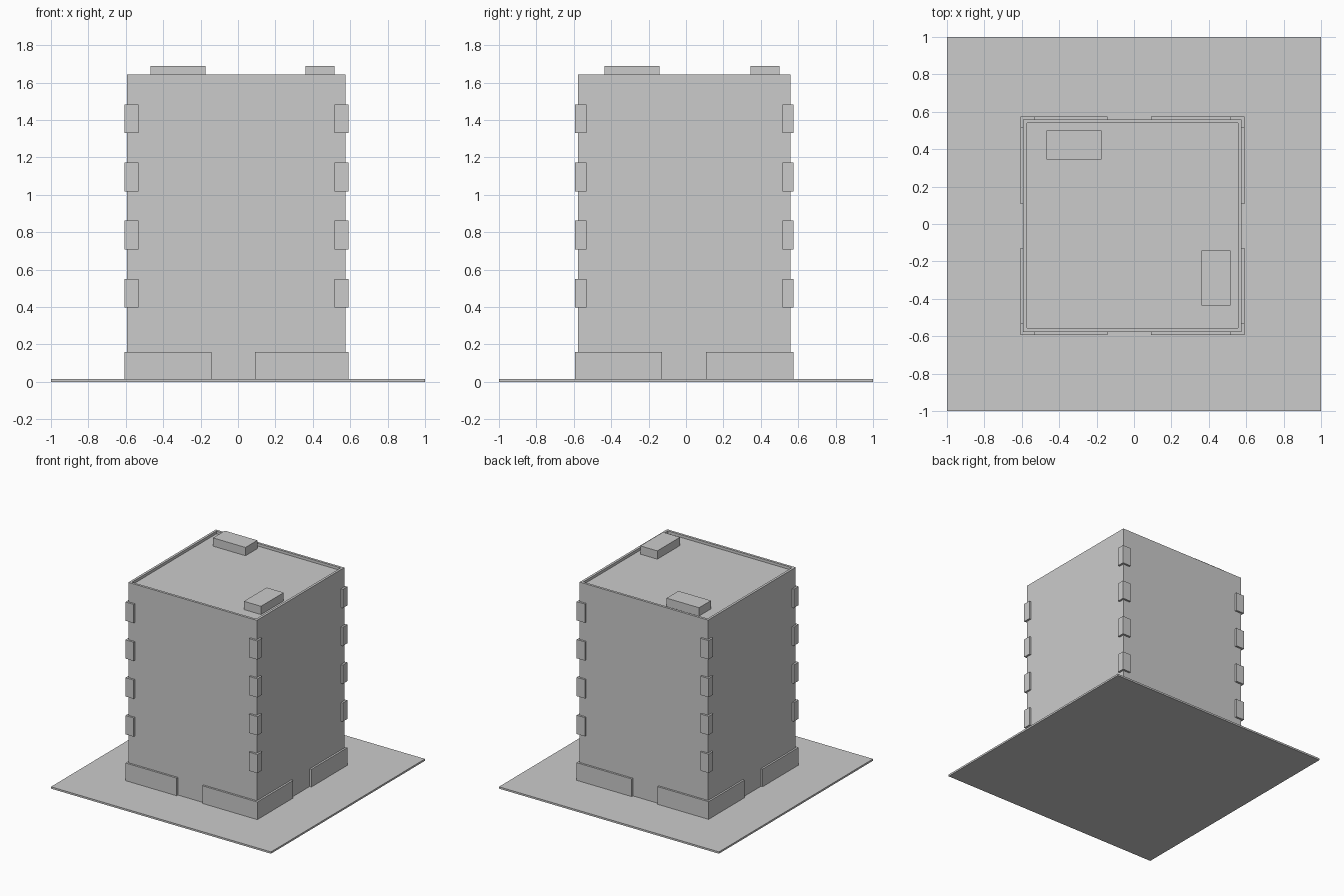
import bpy, bmesh

if "Cube" in bpy.data.objects:
    bpy.data.objects.remove(bpy.data.objects["Cube"])

# Shared dimensions: (min, max) of the tower walls and of the proud corner stones
WALL_X, WALL_Y = (-0.593, 0.575), (-0.577, 0.559)
STONE_X, STONE_Y = (-0.608, 0.591), (-0.593, 0.575)
BASE_Z = 0.015
EMBED = 0.004


def prism(name, outline, z0, z1):
    """Closed solid made by extruding a flat outline upwards."""
    bm = bmesh.new()
    face = bm.faces.new([bm.verts.new((x, y, z0)) for x, y in outline])
    ext = bmesh.ops.extrude_face_region(bm, geom=[face], use_keep_orig=True)
    for v in ext["geom"]:
        if isinstance(v, bmesh.types.BMVert):
            v.co.z = z1
    bmesh.ops.recalc_face_normals(bm, faces=bm.faces)
    mesh = bpy.data.meshes.new(name)
    bm.to_mesh(mesh)
    bm.free()
    obj = bpy.data.objects.new(name, mesh)
    bpy.context.collection.objects.link(obj)
    return obj


def box(name, xs, ys, z0, z1):
    return prism(name, [(xs[0], ys[0]), (xs[1], ys[0]), (xs[1], ys[1]), (xs[0], ys[1])], z0, z1)


def corner_stone(name, i, j, x_end, y_end, z0, z1):
    """L-shaped cladding wrapped round wall corner (i, j)."""
    x, y = STONE_X[i], STONE_Y[j]
    wx = WALL_X[i] + EMBED * (1 - 2 * i)
    wy = WALL_Y[j] + EMBED * (1 - 2 * j)
    return prism(name, [(x, y), (x_end, y), (x_end, wy), (wx, wy), (wx, y_end), (x, y_end)], z0, z1)


# Ground slab
box("ground_slab", (-1, 1), (-1, 1), 0, BASE_Z)

# Tower with a shallow recessed roof behind a parapet
tower = box("tower", WALL_X, WALL_Y, BASE_Z, 1.642)
bm = bmesh.new()
bm.from_mesh(tower.data)
roof = max(bm.faces, key=lambda f: f.calc_center_median().z)
bmesh.ops.inset_region(bm, faces=[roof], thickness=0.028)
inner = bmesh.ops.extrude_face_region(bm, geom=[roof])
bmesh.ops.translate(bm, vec=(0, 0, -0.022),
                    verts=[g for g in inner["geom"] if isinstance(g, bmesh.types.BMVert)])
if roof.is_valid:
    bmesh.ops.delete(bm, geom=[roof], context='FACES_ONLY')
bmesh.ops.recalc_face_normals(bm, faces=bm.faces)
bm.to_mesh(tower.data)
bm.free()

# Plinths and corner stones on all four corners
for i, side in enumerate(("left", "right")):
    for j, depth in enumerate(("front", "back")):
        tag = f"{depth}_{side}"
        corner_stone(f"plinth_{tag}", i, j, (-0.142, 0.091)[i], (-0.127, 0.108)[j], BASE_Z, 0.16)
        for k in range(4):
            z = 0.396 + 0.311 * k
            corner_stone(f"corner_stone_{tag}_{k + 1}", i, j,
                         (-0.533, 0.516)[i], (-0.532, 0.516)[j], z, z + 0.154)

# Roof units
box("roof_unit_back", (-0.469, -0.174), (0.346, 0.5), 1.62, 1.688)
box("roof_unit_right", (0.36, 0.515), (-0.437, -0.142), 1.62, 1.688)
